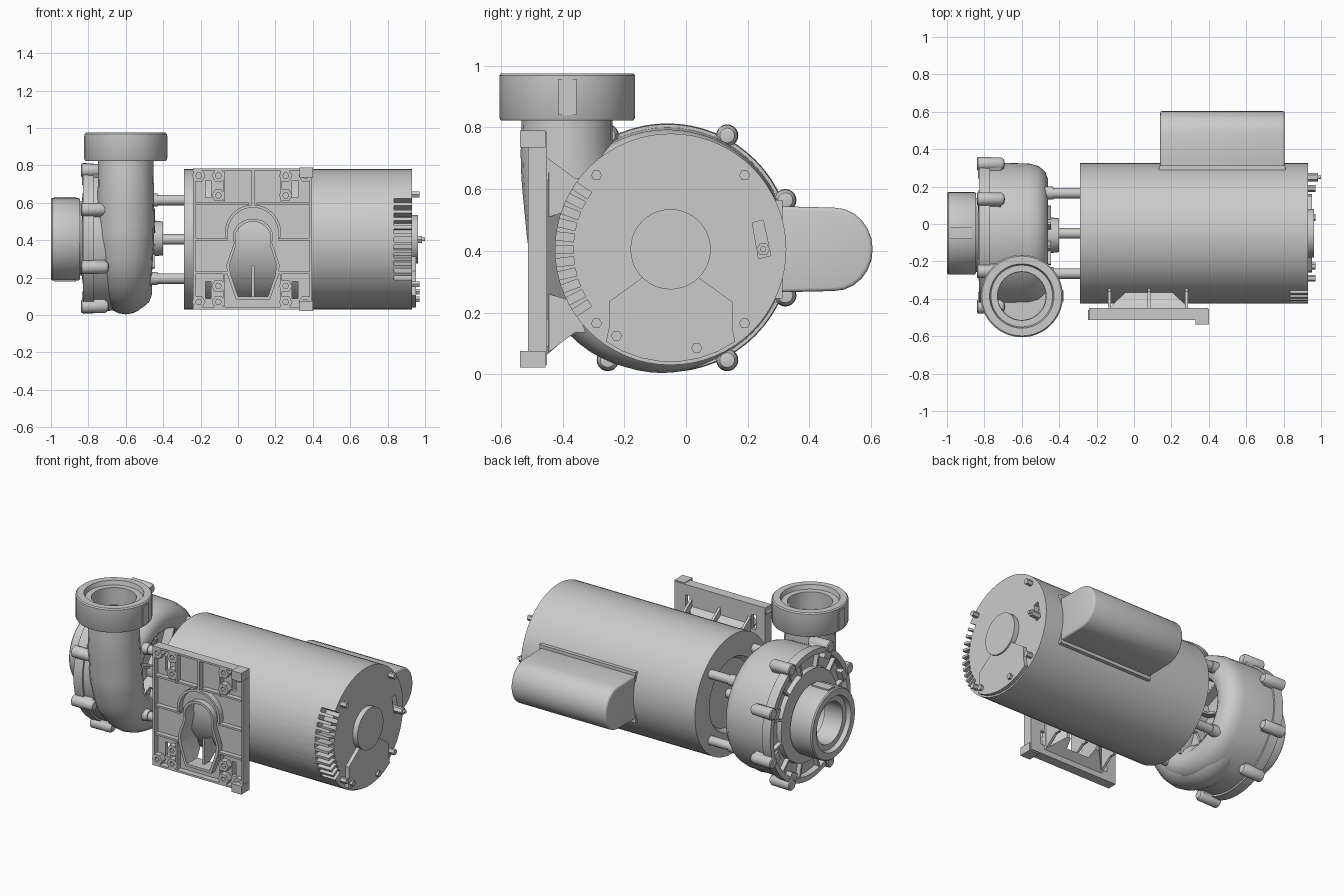
import bpy, bmesh, math
from mathutils import Matrix, Vector

if "Cube" in bpy.data.objects:
    bpy.data.objects.remove(bpy.data.objects["Cube"])

MOTOR = (-0.05, 0.405)    # motor axis (y, z)
PUMP = (-0.06, 0.41)      # pump axis (y, z)
NX, NY = -0.60, -0.385    # outlet axis (x, y)


def place(axis, u, v, a):
    return {'x': (a, u, v), 'y': (u, a, v), 'z': (u, v, a)}[axis]


def lathe(bm, axis, c, prof, n=48, closed=False):
    """Spin (along, radius) pairs around an axis through c."""
    rings = []
    for i in range(n):
        t = 2 * math.pi * i / n
        rings.append([bm.verts.new(place(axis, c[0] + r * math.cos(t), c[1] + r * math.sin(t), a))
                      for a, r in prof])
    m = len(prof)
    for i in range(n):
        p, q = rings[i], rings[(i + 1) % n]
        for j in range(m if closed else m - 1):
            k = (j + 1) % m
            bm.faces.new((p[j], q[j], q[k], p[k]))


def cyl(bm, axis, c, r, a0, a1, n=24):
    lathe(bm, axis, c, [(a0, 0), (a0, r), (a1, r), (a1, 0)], n)


def prism(bm, axis, pts, a0, a1, pts1=None):
    """Extrude an outline, optionally towards a second outline."""
    lo = [bm.verts.new(place(axis, u, v, a0)) for u, v in pts]
    hi = [bm.verts.new(place(axis, u, v, a1)) for u, v in (pts1 or pts)]
    n = len(pts)
    bm.faces.new(lo)
    bm.faces.new(hi[::-1])
    for i in range(n):
        j = (i + 1) % n
        bm.faces.new((lo[i], hi[i], hi[j], lo[j]))


def box(bm, x0, x1, y0, y1, z0, z1):
    prism(bm, 'z', [(x0, y0), (x1, y0), (x1, y1), (x0, y1)], z0, z1)


def radial_box(bm, c, ang, r0, r1, x0, x1, w):
    """Box reaching outward from an x axis at an angle."""
    d = Vector((math.cos(ang), math.sin(ang)))
    s = Vector((-d.y, d.x)) * w / 2
    o = Vector(c)
    prism(bm, 'x', [tuple(o + d * r + s * k) for r, k in ((r0, -1), (r1, -1), (r1, 1), (r0, 1))], x0, x1)


def finish(name, bm, bevel=0.0, cut=None):
    bmesh.ops.remove_doubles(bm, verts=bm.verts, dist=1e-5)
    bmesh.ops.recalc_face_normals(bm, faces=bm.faces)
    me = bpy.data.meshes.new(name)
    bm.to_mesh(me)
    bm.free()
    ob = bpy.data.objects.new(name, me)
    bpy.context.collection.objects.link(ob)
    return polish(ob, bevel, cut)


def polish(ob, bevel=0.0, cut=None):
    bpy.ops.object.select_all(action='DESELECT')
    bpy.context.view_layer.objects.active = ob
    ob.select_set(True)
    if cut:
        m = ob.modifiers.new('cut', 'BOOLEAN')
        m.operation, m.solver, m.use_self, m.object = 'DIFFERENCE', 'EXACT', True, cut
        bpy.ops.object.modifier_apply(modifier=m.name)
    if bevel:
        m = ob.modifiers.new('bevel', 'BEVEL')
        m.width, m.segments, m.limit_method = bevel, 3, 'ANGLE'
        bpy.ops.object.modifier_apply(modifier=m.name)
    bpy.ops.object.shade_smooth_by_angle(angle=math.radians(35))
    return ob


def cutter(name, bm):
    ob = finish(name, bm)
    ob.hide_render = True
    ob.hide_set(True)
    return ob


# motor housing with vent slots and terminal recess
bm = bmesh.new()
for i in range(11):
    radial_box(bm, MOTOR, math.radians(180 + (i - 5) * 6.7), 0.315, 0.42, 0.835, 0.99, 0.026)
prism(bm, 'x', [(0.215, 0.49), (0.25, 0.50), (0.275, 0.385), (0.235, 0.375)], 0.90, 1.0)
vents = cutter('vent_cutter', bm)
bm = bmesh.new()
lathe(bm, 'x', MOTOR, [(-0.26, 0), (-0.26, 0.21), (-0.29, 0.23), (-0.29, 0.375), (0.93, 0.375), (0.93, 0)], 64)
finish('motor_housing', bm, cut=vents)

# end cap: centre disc, raised lower panel, screws
bm = bmesh.new()
cyl(bm, 'x', MOTOR, 0.13, 0.92, 0.963, 40)
pts = [(-0.142, 0.313), (-0.25, 0.235), (-0.25, 0.15)]
pts += [(MOTOR[0] + 0.365 * math.cos(math.radians(a)), MOTOR[1] + 0.365 * math.sin(math.radians(a)))
        for a in range(235, 306, 10)]
pts += [(0.15, 0.15), (0.15, 0.235), (0.042, 0.313)]
prism(bm, 'x', pts, 0.92, 0.953)
for y, z in ((-0.29, 0.645), (0.19, 0.645), (-0.29, 0.165), (0.19, 0.165), (-0.225, 0.125), (0.035, 0.085)):
    cyl(bm, 'x', (y, z), 0.018, 0.92, 0.97, 6)
cyl(bm, 'x', (0.25, 0.405), 0.022, 0.89, 0.985, 6)
cyl(bm, 'x', (0.25, 0.405), 0.010, 0.89, 1.0, 12)
finish('end_cap', bm)

# capacitor cover
bm = bmesh.new()
pts = [(0.28, 0.265), (0.48, 0.27)]
pts += [(0.48 + 0.125 * math.cos(t), 0.405 + 0.135 * math.sin(t))
        for t in (math.radians(a) for a in range(-75, 76, 15))]
pts += [(0.48, 0.54), (0.28, 0.545)]
prism(bm, 'x', pts, 0.14, 0.805)
finish('capacitor_cover', bm, bevel=0.012)
bm = bmesh.new()
box(bm, 0.135, 0.81, 0.26, 0.312, 0.245, 0.565)
finish('capacitor_flange', bm)

# mounting foot: tray with ribs, keyhole opening and corner slots
key = [(0.08 + 0.095 * math.cos(math.radians(a)), 0.41 + 0.09 * math.sin(math.radians(a)))
       for a in range(-20, 201, 20)]
key += [(-0.045, 0.27), (-0.04, 0.22), (0.0, 0.10), (0.16, 0.10), (0.20, 0.22), (0.205, 0.27)]
wall = [(0.08 + (x - 0.08) * 1.14, 0.30 + (z - 0.30) * 1.08) for x, z in key]
bm = bmesh.new()
prism(bm, 'y', key, -0.6, -0.3)
for x in (-0.16, 0.305):
    for z in (0.135, 0.675):
        box(bm, x - 0.015, x + 0.015, -0.6, -0.42, z - 0.045, z + 0.045)
holes = cutter('foot_cutter', bm)
bm = bmesh.new()
box(bm, -0.24, 0.395, -0.475, -0.45, 0.03, 0.785)
finish('foot_plate', bm, cut=holes)
bm = bmesh.new()
prism(bm, 'y', wall, -0.512, -0.46)
finish('foot_keyhole_wall', bm, cut=holes)
bm = bmesh.new()
prism(bm, 'y', [(-0.14, 0.06), (0.30, 0.06), (0.30, 0.66), (-0.14, 0.66)], -0.455, -0.36,
      [(-0.04, 0.14), (0.20, 0.14), (0.20, 0.60), (-0.04, 0.60)])
finish('foot_pedestal', bm, cut=holes)

bm = bmesh.new()
for x in (-0.24, 0.383):
    box(bm, x, x + 0.012, -0.512, -0.46, 0.03, 0.785)
for z in (0.03, 0.773):
    box(bm, -0.24, 0.395, -0.512, -0.46, z, z + 0.012)
box(bm, 0.072, 0.088, -0.512, -0.46, 0.58, 0.78)
for x in (-0.08, 0.225):
    box(bm, x, x + 0.01, -0.512, -0.46, 0.59, 0.78)
    box(bm, x, x + 0.01, -0.512, -0.46, 0.04, 0.22)
for z in (0.59, 0.40, 0.22):
    box(bm, -0.235, -0.055 if z < 0.5 else 0.06, -0.505, -0.46, z, z + 0.012)
    box(bm, 0.215 if z < 0.5 else 0.10, 0.39, -0.505, -0.46, z, z + 0.012)
arch = [(0.08 + r * math.cos(math.radians(a)), 0.44 + r * math.sin(math.radians(a)))
        for r, seq in ((0.15, range(-10, 191, 10)), (0.135, range(190, -11, -10))) for a in seq]
prism(bm, 'y', arch, -0.512, -0.46)
for z0, z1 in ((0.022, 0.075), (0.735, 0.79)):
    box(bm, 0.33, 0.40, -0.538, -0.455, z0, z1)
finish('foot_ribs', bm)

bm = bmesh.new()
for z0, z1 in ((0.745, 0.64), (0.07, 0.155)):
    for x, z in ((-0.21, z0), (-0.105, z0), (-0.105, z1), (0.255, z0), (0.255, z1), (0.36, z0)):
        lathe(bm, 'y', (x, z), [(-0.46, 0.016), (-0.46, 0.036), (-0.512, 0.036), (-0.512, 0.016)], 6, True)
finish('foot_bolt_bosses', bm)
bm = bmesh.new()
for x in (-0.13, 0.08, 0.28):
    for s in (1, -1):
        pts = [(-0.46, 0.325 * s), (-0.36, 0.25 * s), (-0.325, 0.25 * s), (-0.36, 0.15 * s), (-0.46, 0.12 * s)]
        prism(bm, 'x', [(y, 0.385 + dz) for y, dz in pts], x - 0.008, x + 0.008)
finish('foot_gussets', bm)

# pump volute with bored inlet
bm = bmesh.new()
cyl(bm, 'x', MOTOR, 0.13, -1.1, -0.62, 40)
bore = cutter('inlet_cutter', bm)
bm = bmesh.new()
lathe(bm, 'x', PUMP, [(-0.79, 0), (-0.79, 0.39), (-0.56, 0.383), (-0.51, 0.37), (-0.475, 0.34), (-0.46, 0.30),
                      (-0.465, 0.26), (-0.48, 0.235), (-0.525, 0.22), (-0.53, 0)], 64)
finish('volute_body', bm, cut=bore)

# swelling scroll that becomes the vertical outlet
bm = bmesh.new()
cyl(bm, 'z', (NX, NY), 0.128, 0.55, 1.0, 40)
out_bore = cutter('outlet_cutter', bm)
path = [(NY, 0.84, 0.147), (NY, 0.68, 0.15), (-0.37, 0.53, 0.153)]
for a, c, r in ((180, 0.295, 0.152), (215, 0.285, 0.142), (250, 0.28, 0.13), (285, 0.275, 0.122), (330, 0.27, 0.11)):
    path.append((PUMP[0] + c * math.cos(math.radians(a)), PUMP[1] + c * math.sin(math.radians(a)), r))
cu = bpy.data.curves.new('volute_scroll', 'CURVE')
cu.dimensions, cu.bevel_depth, cu.bevel_resolution, cu.use_fill_caps = '3D', 1.0, 8, True
sp = cu.splines.new('BEZIER')
sp.resolution_u = 6
sp.bezier_points.add(len(path) - 1)
for p, (y, z, r) in zip(sp.bezier_points, path):
    p.co, p.radius = (NX, y, z), r
    p.handle_left_type = p.handle_right_type = 'AUTO'
scroll = bpy.data.objects.new('volute_scroll', cu)
bpy.context.collection.objects.link(scroll)
bpy.ops.object.select_all(action='DESELECT')
bpy.context.view_layer.objects.active = scroll
scroll.select_set(True)
bpy.ops.object.convert(target='MESH')
scroll = bpy.context.view_layer.objects.active
bm = bmesh.new()
bm.from_mesh(scroll.data)
bmesh.ops.remove_doubles(bm, verts=bm.verts, dist=1e-5)
bmesh.ops.recalc_face_normals(bm, faces=bm.faces)
bm.to_mesh(scroll.data)
bm.free()
polish(scroll, cut=out_bore)

# front cover with rim, collar, radial ribs and clamp lugs
bm = bmesh.new()
lathe(bm, 'x', PUMP, [(-0.77, 0.16), (-0.77, 0.40), (-0.83, 0.403), (-0.83, 0.37), (-0.797, 0.365), (-0.797, 0.29),
                      (-0.825, 0.285), (-0.835, 0.20), (-0.86, 0.19), (-0.86, 0.16)], 64, True)
for i in range(12):
    radial_box(bm, PUMP, math.radians(15 + 30 * i), 0.27, 0.385, -0.825, -0.785, 0.014)
finish('pump_cover', bm)
bm = bmesh.new()
for a in (22, 62, 118, 158, 202, 242, 298, 338):
    t = math.radians(a)
    c = (PUMP[0] + 0.412 * math.cos(t), PUMP[1] + 0.412 * math.sin(t))
    lathe(bm, 'x', c, [(-0.84, 0), (-0.84, 0.03), (-0.835, 0.036), (-0.71, 0.034), (-0.695, 0.024), (-0.69, 0)], 20)
    radial_box(bm, PUMP, t, 0.34, 0.412, -0.835, -0.71, 0.066)
finish('clamp_lugs', bm)

# union nuts with grip pads
ring = [(0, 0.13), (0, 0.215), (0.008, 0.22), (0.145, 0.22), (0.152, 0.213), (0.152, 0.172), (0.125, 0.165), (0.125, 0.13)]
bm = bmesh.new()
lathe(bm, 'z', (NX, NY), [(0.823 + a, r) for a, r in ring], 64, True)
for s in (1, -1):
    box(bm, *sorted((NX + s * 0.20, NX + s * 0.224)), NY - 0.03, NY + 0.03, 0.84, 0.957)
finish('outlet_nut', bm)
bm = bmesh.new()
lathe(bm, 'x', MOTOR, [(-0.845 - a * 1.02, r) for a, r in ring], 64, True)
for s in (1, -1):
    box(bm, -0.985, -0.865, MOTOR[0] - 0.03, MOTOR[0] + 0.03, *sorted((MOTOR[1] + s * 0.20, MOTOR[1] + s * 0.226)))
finish('inlet_nut', bm)

# seal plate, shaft and standoffs between pump and motor
bm = bmesh.new()
lathe(bm, 'x', PUMP, [(-0.54, 0.0), (-0.54, 0.10), (-0.44, 0.095), (-0.40, 0.09), (-0.40, 0.0)], 32)
for i in range(8):
    t = math.radians(22.5 + 45 * i)
    radial_box(bm, PUMP, t, 0.08, 0.17, -0.54, -0.445, 0.014)
    radial_box(bm, PUMP, t, 0.16, 0.24, -0.54, -0.465, 0.014)
finish('seal_plate', bm)
bm = bmesh.new()
cyl(bm, 'x', MOTOR, 0.028, -0.45, -0.25)
finish('motor_shaft', bm)
bm = bmesh.new()
for sy in (-1, 1):
    for sz in (-1, 1):
        c = (MOTOR[0] + 0.215 * sy, MOTOR[1] + 0.21 * sz)
        lathe(bm, 'x', c, [(-0.52, 0), (-0.52, 0.038), (-0.43, 0.034), (-0.43, 0.028), (-0.28, 0.028), (-0.28, 0)], 20)
finish('standoffs', bm)
